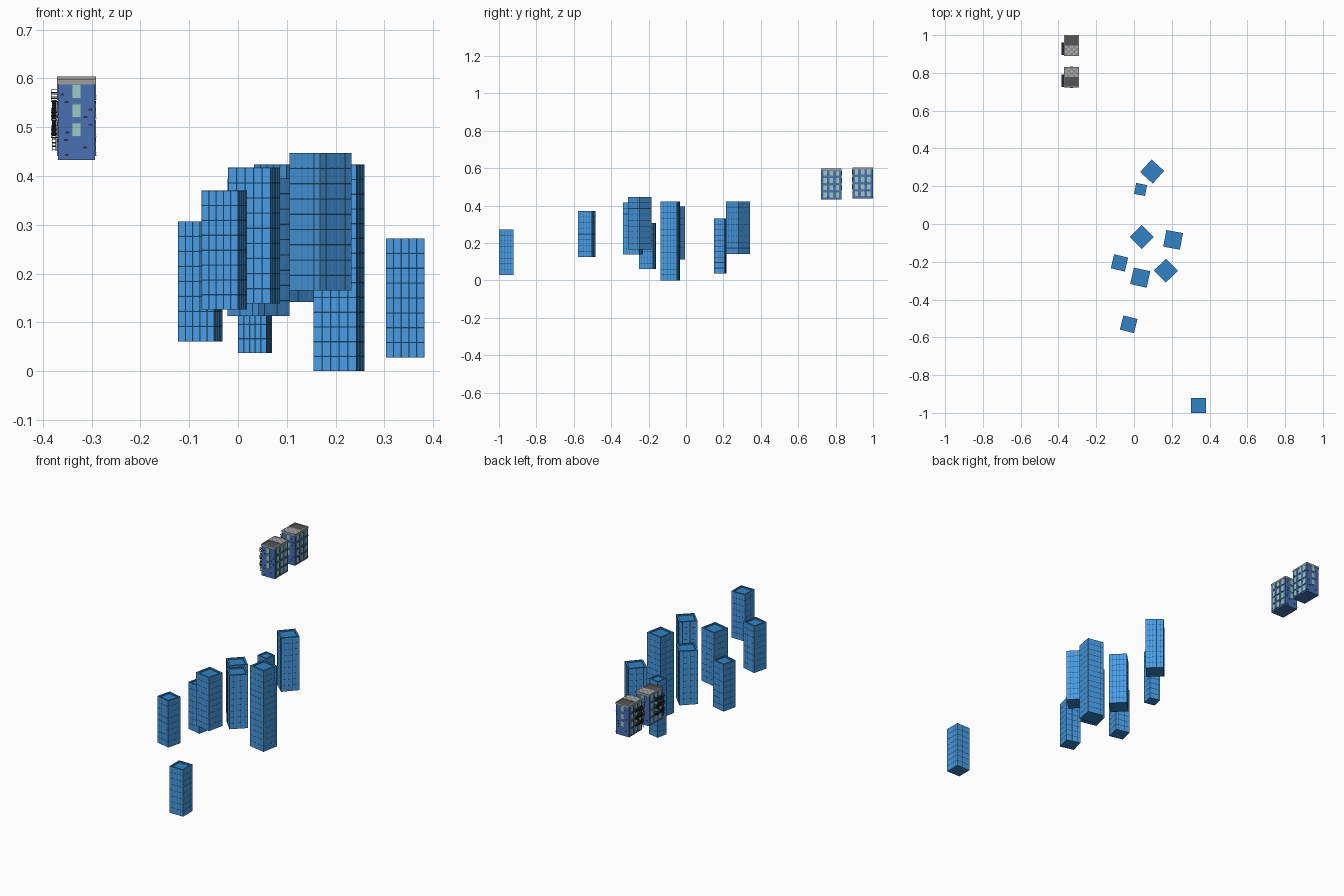
import bpy, bmesh, math, random
from mathutils import Vector, Matrix

if "Cube" in bpy.data.objects:
    bpy.data.objects.remove(bpy.data.objects["Cube"])

random.seed(4)


def material(name, color):
    m = bpy.data.materials.new(name)
    m.diffuse_color = (*color, 1)
    m.use_nodes = True
    m.node_tree.nodes["Principled BSDF"].inputs["Base Color"].default_value = m.diffuse_color
    return m


FRAME = material("tower_frame_blue", (0.032, 0.23, 0.56))
GLASS = material("tower_glass_blue", (0.07, 0.33, 0.76))
WALL = material("wall_blue", (0.065, 0.16, 0.45))
PANE = material("window_mint", (0.33, 0.60, 0.55))
TRIM = material("window_trim", (0.10, 0.22, 0.35))
IRON = material("dark_iron", (0.015, 0.018, 0.025))
BRICK = material("dark_brick", (0.02, 0.035, 0.08))
STONE = material("cornice_grey", (0.35, 0.35, 0.34))
ROOF = material("roof_dark", (0.09, 0.09, 0.09))
TILE_A = material("tile_light", (0.42, 0.42, 0.42))
TILE_B = material("tile_mid", (0.27, 0.27, 0.27))


def finish(bm, name, mats, loc=(0, 0, 0), rot=0.0):
    me = bpy.data.meshes.new(name)
    bm.to_mesh(me)
    bm.free()
    for m in mats:
        me.materials.append(m)
    ob = bpy.data.objects.new(name, me)
    ob.location = loc
    ob.rotation_euler.z = rot
    bpy.context.collection.objects.link(ob)
    return ob


def boxes(name, parts, mat, loc):
    """One object from a list of (centre, size) boxes."""
    bm = bmesh.new()
    for c, s in parts:
        bmesh.ops.create_cube(bm, size=1, matrix=Matrix.Translation(c) @ Matrix.Diagonal((*s, 1)))
    return finish(bm, name, [mat], loc)


def tower(name, x, y, z0, z1, side, turn):
    """Square glass tower: window grid on four sides, sunken roof."""
    bm = bmesh.new()
    h, half, cols = z1 - z0, side / 2, 5
    rows = max(6, round(h / 0.03))
    panes = []
    for k in range(4):
        R = Matrix.Rotation(k * math.pi / 2, 3, 'Z')
        grid = [[bm.verts.new(R @ Vector((-half + side * i / cols, -half, h * j / rows)))
                 for i in range(cols + 1)] for j in range(rows + 1)]
        for j in range(rows):
            for i in range(cols):
                panes.append(bm.faces.new((grid[j][i], grid[j][i + 1],
                                           grid[j + 1][i + 1], grid[j + 1][i])))
    bmesh.ops.remove_doubles(bm, verts=bm.verts[:], dist=1e-5)
    for level in (0, h):
        rim = [e for e in bm.edges if all(abs(v.co.z - level) < 1e-5 for v in e.verts)]
        cap = bmesh.ops.contextual_create(bm, geom=rim)["faces"]
        if level:
            # replace the flat cap with a parapet and lower roof deck
            bmesh.ops.delete(bm, geom=cap, context='FACES_ONLY')
            ring = bmesh.ops.extrude_edge_only(bm, edges=rim)["geom"]
            inner = [v for v in ring if isinstance(v, bmesh.types.BMVert)]
            for v in inner:
                v.co.x *= 0.8
                v.co.y *= 0.8
            edges = [e for e in ring if isinstance(e, bmesh.types.BMEdge)]
            ring = bmesh.ops.extrude_edge_only(bm, edges=edges)["geom"]
            for v in ring:
                if isinstance(v, bmesh.types.BMVert):
                    v.co.z -= 0.006
            bmesh.ops.contextual_create(
                bm, geom=[e for e in ring if isinstance(e, bmesh.types.BMEdge)])
    bmesh.ops.recalc_face_normals(bm, faces=bm.faces[:])
    bmesh.ops.inset_individual(bm, faces=panes, thickness=0.002, depth=-0.0008)
    for f in panes:
        f.material_index = 1
    finish(bm, name, [FRAME, GLASS], (x, y, z0), math.radians(-turn))


# Nine towers: x, y, bottom, top, side, clockwise turn
for n, t in enumerate([
        (0.096, 0.278, 0.142, 0.423, 0.090, 42), (0.035, 0.183, 0.037, 0.330, 0.059, 11),
        (0.042, -0.069, 0.113, 0.395, 0.090, 45), (0.207, -0.084, 0.0, 0.423, 0.0895, 10.6),
        (-0.077, -0.206, 0.061, 0.307, 0.076, 13.3), (0.033, -0.284, 0.138, 0.417, 0.089, 12.6),
        (0.169, -0.247, 0.165, 0.447, 0.090, 46), (-0.028, -0.531, 0.126, 0.370, 0.077, 14.3),
        (0.3425, -0.9605, 0.028, 0.272, 0.079, 0)]):
    tower(f"glass_tower_{n + 1}", *t)


def apartment(tag, y, z0, light):
    """Brick block with windows, cornice, tiled roof half and fire escape."""
    loc = (-0.331, y, z0)
    hx, hy, h = 0.038, 0.054, 0.165
    levels = [0.024, 0.062, 0.101, 0.140]
    boxes(f"{tag}_walls", [((0, 0, 0.078), (2 * hx, 2 * hy, 0.156))], WALL, loc)

    # windows: one column on the narrow ends, three on the long sides
    trims, panes, sills = [], [], []
    for s in (-1, 1):
        for z in levels:
            if z > 0.03:
                trims.append(((0, s * hy, z), (0.019, 0.003, 0.029)))
                panes.append(((0, s * hy, z), (0.016, 0.004, 0.026)))
            for c in (-0.033, 0, 0.033):
                trims.append(((s * hx, c, z), (0.003, 0.022, 0.029)))
                panes.append(((s * hx, c, z), (0.004, 0.018, 0.026)))
                sills.append(((s * hx, c, z - 0.0155), (0.005, 0.025, 0.002)))
    boxes(f"{tag}_window_frames", trims, TRIM, loc)
    boxes(f"{tag}_window_panes", panes, PANE, loc)
    boxes(f"{tag}_window_sills", sills, TRIM, loc)

    # loose dark bricks standing out of the walls
    bricks = []
    for s in (-1, 1):
        for i in range(9):
            z = 0.01 + 0.0155 * i
            bricks.append(((random.choice((-1, 1)) * random.uniform(0.015, 0.032), s * hy, z),
                           (0.008, 0.003, 0.004)))
            bricks.append(((s * hx, random.choice((-0.05, -0.017, 0.017, 0.05)), z),
                           (0.003, 0.007, 0.004)))
    boxes(f"{tag}_bricks", bricks, BRICK, loc)

    # cornice ring around the roof deck
    boxes(f"{tag}_cornice",
          [((s * 0.037, 0, 0.160), (0.006, 0.111, 0.010)) for s in (-1, 1)] +
          [((0, s * 0.0525, 0.160), (0.068, 0.006, 0.010)) for s in (-1, 1)], STONE, loc)
    boxes(f"{tag}_roof", [((0, 0, 0.158), (0.068, 0.099, 0.008))], ROOF, loc)

    # checkered tiles on one half of the roof
    tiles = ([], [])
    for i in range(5):
        for j in range(4):
            tiles[(i + j) % 2].append(((-0.0272 + 0.0136 * i, light * (0.007 + 0.0125 * j), 0.163),
                                       (0.0136, 0.0125, 0.003)))
    boxes(f"{tag}_light_tiles", tiles[0], TILE_A, loc)
    boxes(f"{tag}_mid_tiles", tiles[1], TILE_B, loc)

    # fire escape on the left wall: landings, railings, ladders
    iron = []
    xo, xi, y0, y1 = -0.052, -0.039, -0.050, 0.015
    ym, yl = (y0 + y1) / 2, y1 - y0
    for z in (0.046, 0.082, 0.120):
        iron.append((((xo + xi) / 2, ym, z), (xi - xo, yl, 0.002)))
        for dz in (0.009, 0.018):
            iron.append(((xo, ym, z + dz), (0.0015, yl, 0.0015)))
            for ye in (y0, y1):
                iron.append((((xo + xi) / 2, ye, z + dz), (xi - xo, 0.0015, 0.0015)))
        for k in range(7):
            iron.append(((xo, y0 + yl * k / 6, z + 0.009), (0.0012, 0.0012, 0.018)))
    for k in range(20):
        f = (k % 10) / 10
        zb = 0.046 if k < 10 else 0.082
        yy = y0 + 0.008 + 0.045 * (f if k < 10 else 1 - f)
        iron.append((((xo + xi) / 2, yy, zb + 0.037 * f), (0.008, 0.006, 0.002)))
    for xx in (-0.050, -0.042):
        iron.append(((xx, y0 + 0.003, 0.067), (0.0015, 0.0015, 0.098)))
    for k in range(13):
        iron.append(((-0.046, y0 + 0.003, 0.021 + 0.0075 * k), (0.008, 0.0012, 0.0015)))
    boxes(f"{tag}_fire_escape", iron, IRON, loc)


apartment("front_apartment", 0.777, 0.433, 1)
apartment("back_apartment", 0.9445, 0.439, -1)
